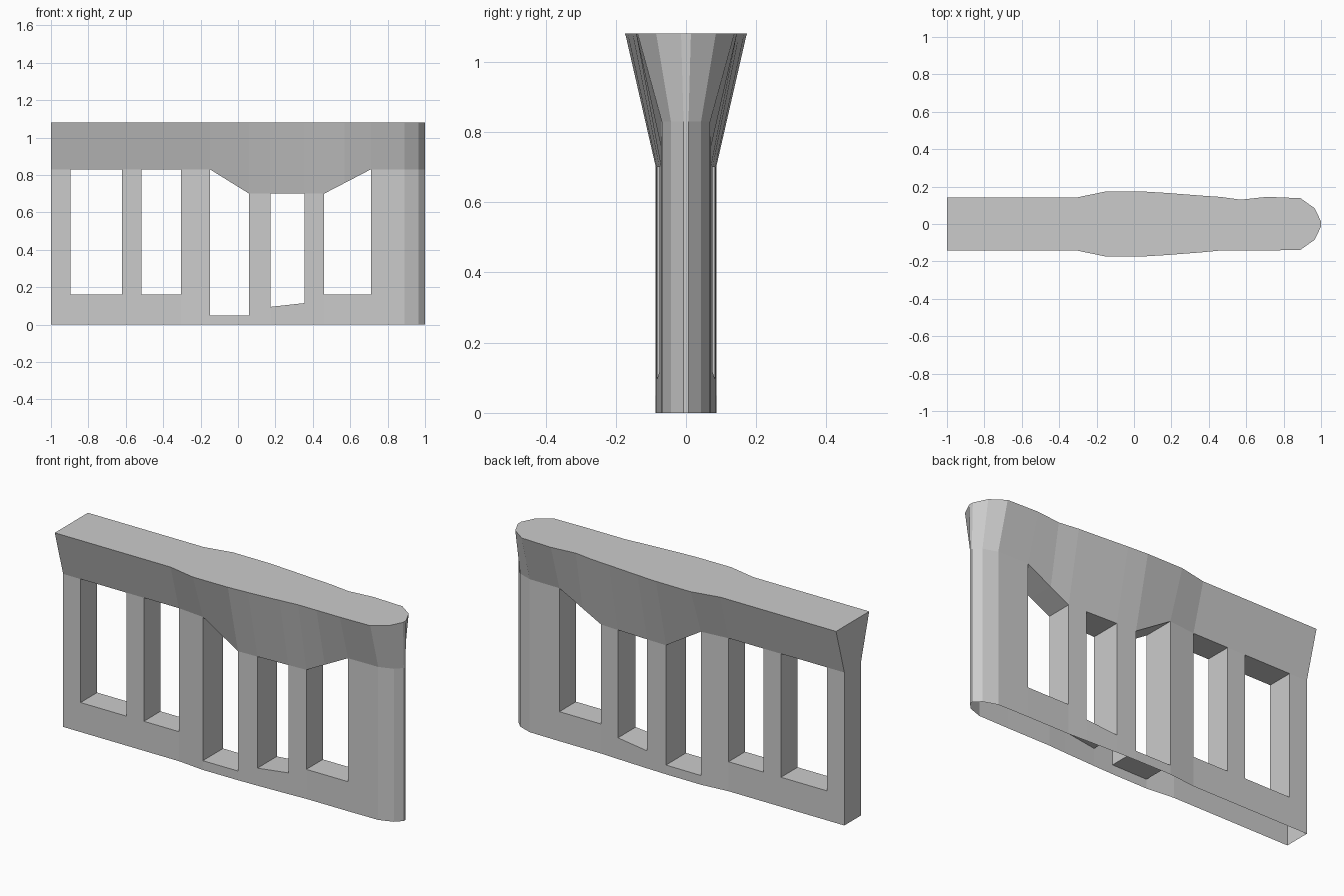
import bpy, bmesh

if "Cube" in bpy.data.objects:
    bpy.data.objects.remove(bpy.data.objects["Cube"])

# Stations along the wall: x, front top y, back top y, lower half width, flare z, sill z
STATIONS = [
    (-1.0, .142, .142, .071, .83, .16),
    (-.895, .142, .142, .071, .83, .16),
    (-.62, .142, .142, .071, .83, .16),
    (-.515, .142, .142, .071, .83, .16),
    (-.305, .142, .142, .071, .83, .16),
    (-.15, .174, .174, .087, .83, .05),
    (.06, .173, .173, .086, .70, .05),
    (.175, .166, .166, .083, .70, .095),
    (.355, .152, .152, .076, .70, .115),
    (.46, .142, .145, .071, .70, .16),
    (.57, .142, .130, .071, .757, .16),
    (.71, .142, .145, .071, .83, .16),
    (.89, .138, .138, .069, .83, .16),
    (.965, .085, .085, .043, .83, .16),
    (1.0, .014, .014, .007, .83, .16),
]
OPEN = {1, 3, 5, 7, 9, 10}      # panels that are window openings
TOP = 1.08

bm = bmesh.new()


def column(s, side):
    x, front, back, low, flare, sill = s
    top = front if side < 0 else back
    return [bm.verts.new((x, side * y, z))
            for y, z in ((low, 0), (low, sill), (low, flare), (top, TOP))]


front = [column(s, -1) for s in STATIONS]
back = [column(s, 1) for s in STATIONS]
last = len(STATIONS) - 1

# Front and back skins, flared parapet, top and window reveals
for i in range(last):
    for cols in (front, back):
        a, b = cols[i], cols[i + 1]
        for r in range(3):
            if not (r == 1 and i in OPEN):
                bm.faces.new((a[r], b[r], b[r + 1], a[r + 1]))
    rows = (1, 2, 3) if i in OPEN else (3,)
    for r in rows:
        bm.faces.new((front[i][r], front[i + 1][r], back[i + 1][r], back[i][r]))

# Window jambs and both wall ends (the underside stays open)
for i in range(last + 1):
    f, b = front[i], back[i]
    if i in (0, last):
        for r in range(3):
            bm.faces.new((f[r], f[r + 1], b[r + 1], b[r]))
    elif (i in OPEN) != (i - 1 in OPEN):
        bm.faces.new((f[1], f[2], b[2], b[1]))

bmesh.ops.recalc_face_normals(bm, faces=bm.faces[:])
mesh = bpy.data.meshes.new("railing_wall")
bm.to_mesh(mesh)
bm.free()
bpy.context.collection.objects.link(bpy.data.objects.new("railing_wall", mesh))
